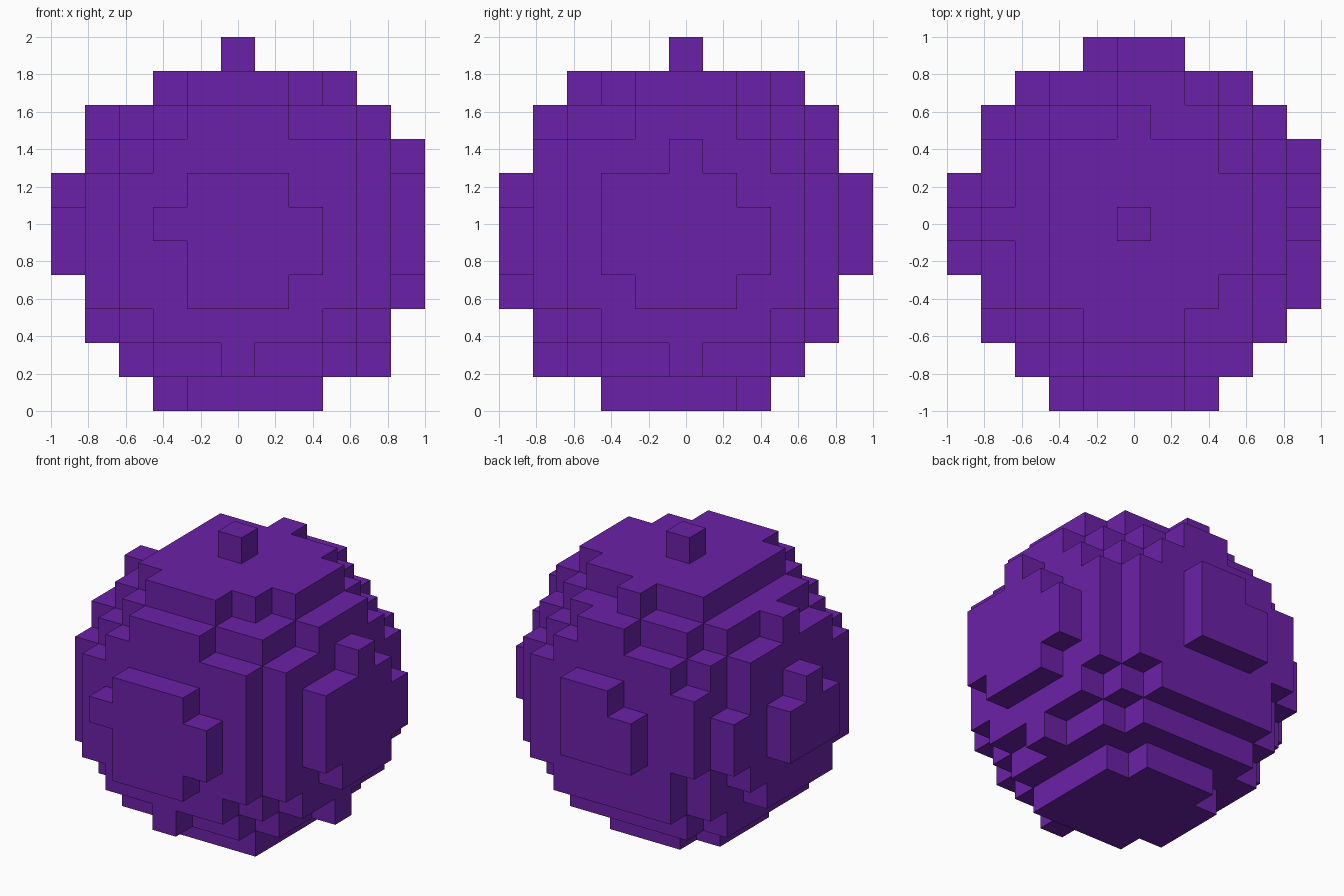
import bpy
import bmesh
from mathutils import Vector

cube = bpy.data.objects.get("Cube")
if cube:
    bpy.data.objects.remove(cube, do_unlink=True)

HALF = 5                               # blocks on each side of the middle one
SIZE = 2 / (2 * HALF + 1)              # edge length of one block
CENTRE = Vector((0.17, -0.12, -0.34))  # ball centre, slightly off the block grid
RADIUS_SQ = 28.67 + CENTRE.length_squared


def filled(cell):
    """A block is present where its centre lies inside the ball."""
    return max(abs(c) for c in cell) <= HALF and (cell - CENTRE).length_squared <= RADIUS_SQ


def add_side(bm, cell, axis, sign):
    """Add one outward facing square of a block."""
    normal, u, v = Vector(), Vector(), Vector()
    normal[axis] = sign / 2
    u[(axis + 1) % 3] = 0.5
    v[(axis + 2) % 3] = 0.5 * sign
    middle = cell + normal
    corners = (middle - u - v, middle + u - v, middle + u + v, middle - u + v)
    bm.faces.new([bm.verts.new(c * SIZE + Vector((0, 0, 1))) for c in corners])


# Purple material
purple = bpy.data.materials.new("purple")
purple.use_nodes = True
colour = (0.147, 0.0152, 0.392, 1)
purple.diffuse_color = colour
purple.node_tree.nodes["Principled BSDF"].inputs["Base Color"].default_value = colour

# Stepped ball: only the exposed block sides
bm = bmesh.new()
span = range(-HALF, HALF + 1)
for cell in (Vector((x, y, z)) for x in span for y in span for z in span):
    if not filled(cell):
        continue
    for axis in range(3):
        for sign in (-1, 1):
            neighbour = cell.copy()
            neighbour[axis] += sign
            if not filled(neighbour):
                add_side(bm, cell, axis, sign)
bmesh.ops.remove_doubles(bm, verts=bm.verts, dist=SIZE / 100)

mesh = bpy.data.meshes.new("block_ball")
bm.to_mesh(mesh)
bm.free()
mesh.materials.append(purple)
ball = bpy.data.objects.new("block_ball", mesh)
bpy.context.collection.objects.link(ball)
